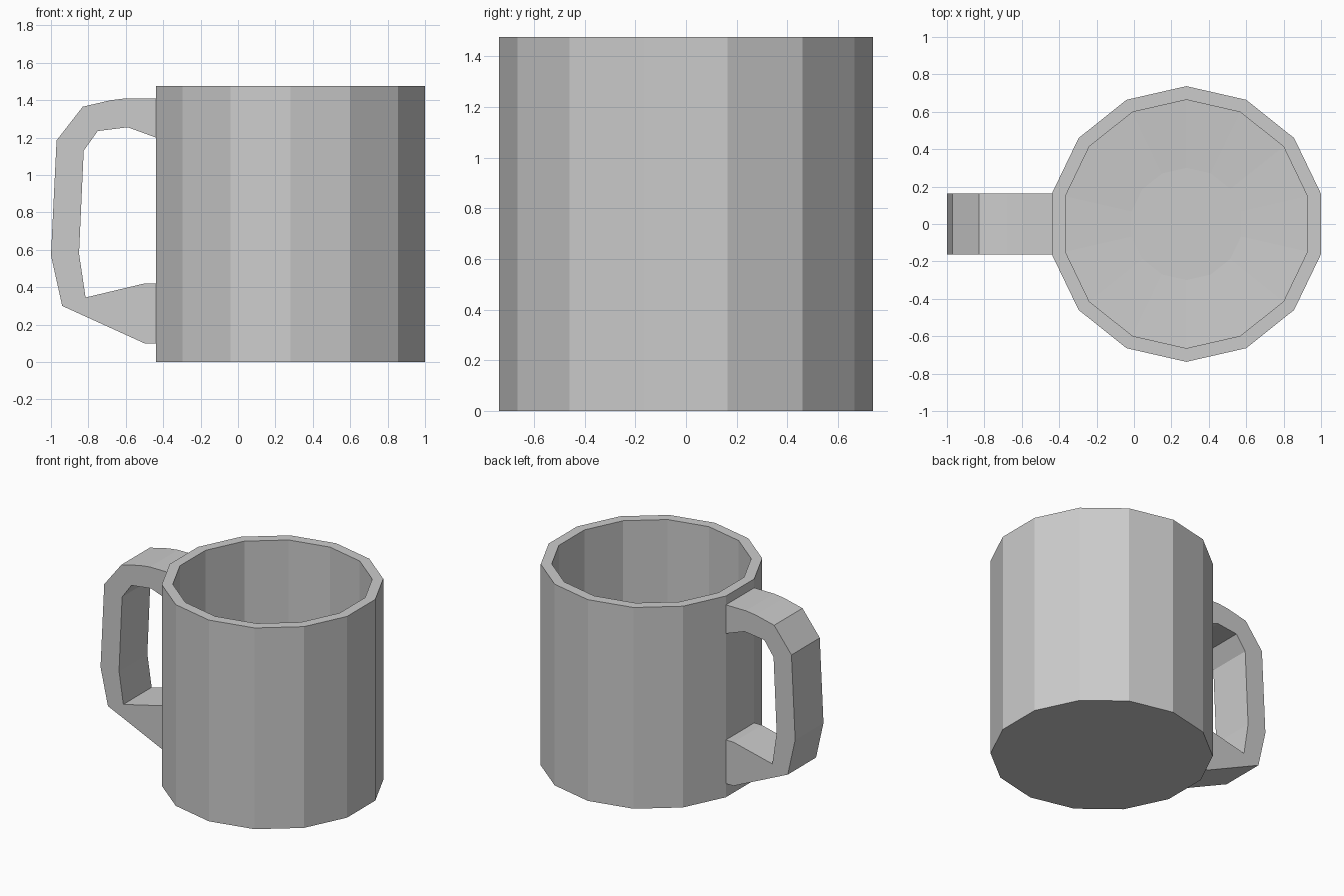
import bpy, bmesh, math

if "Cube" in bpy.data.objects:
    bpy.data.objects.remove(bpy.data.objects["Cube"])

SIDES = 14
CX = 0.28


def add_object(name, bm):
    bmesh.ops.recalc_face_normals(bm, faces=bm.faces)
    mesh = bpy.data.meshes.new(name)
    bm.to_mesh(mesh)
    bm.free()
    obj = bpy.data.objects.new(name, mesh)
    bpy.context.collection.objects.link(obj)
    return obj


def ring(bm, radius, z):
    angles = [math.pi / 2 + i * 2 * math.pi / SIDES for i in range(SIDES)]
    return [bm.verts.new((CX + radius * math.cos(a), radius * math.sin(a), z)) for a in angles]


def bridge(bm, a, b, closed=True):
    n = len(a)
    for i in range(n if closed else n - 1):
        j = (i + 1) % n
        bm.faces.new((a[i], a[j], b[j], b[i]))


# Cup: outer wall, rim, inner wall and slightly dished floor
bm = bmesh.new()
profile = [(0.737, 0), (0.737, 1.475), (0.664, 1.475), (0.664, 0.09), (0.30, 0.07)]
rings = [ring(bm, r, z) for r, z in profile]
for a, b in zip(rings, rings[1:]):
    bridge(bm, a, b)
bm.faces.new(rings[0])
bm.faces.new(rings[-1])
add_object("mug_body", bm)

# Handle: flat side outline spanning one facet of the cup, open where it meets the wall
X0 = CX - 0.737 * math.cos(math.pi / SIDES)
HALF = 0.737 * math.sin(math.pi / SIDES)
outer = [(X0, 1.41), (-0.60, 1.41), (-0.68, 1.40), (-0.83, 1.365), (-0.97, 1.185),
         (-1.0, 0.57), (-0.94, 0.30), (-0.50, 0.10), (X0, 0.10)]
inner = [(X0, 0.42), (-0.50, 0.42), (-0.815, 0.345), (-0.85, 0.58),
         (-0.825, 1.13), (-0.75, 1.235), (-0.59, 1.255), (X0, 1.20)]
bm = bmesh.new()
front, back = [[bm.verts.new((x, y, z)) for x, z in outer + inner] for y in (-HALF, HALF)]
bm.faces.new(front)
bm.faces.new(back[::-1])
n = len(outer)
bridge(bm, front[:n], back[:n], closed=False)
bridge(bm, front[n:], back[n:], closed=False)
add_object("mug_handle", bm)
